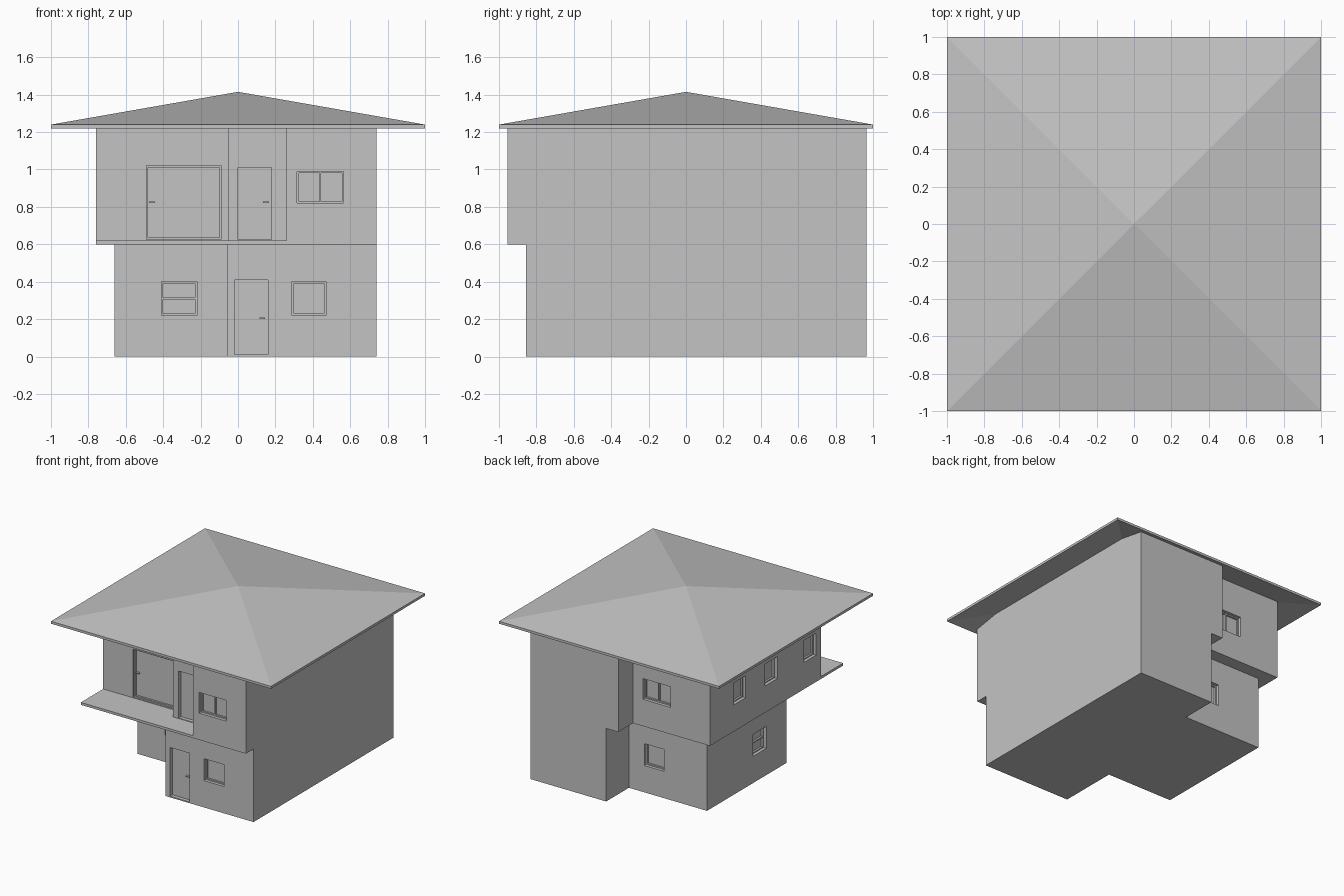
import bpy, bmesh
from mathutils import Vector

if "Cube" in bpy.data.objects:
    bpy.data.objects.remove(bpy.data.objects["Cube"])

grey = bpy.data.materials.new("plain grey")
grey.use_nodes = True
grey.diffuse_color = (0.55, 0.55, 0.55, 1)
grey.node_tree.nodes["Principled BSDF"].inputs["Base Color"].default_value = grey.diffuse_color


def finish(name, bm):
    bmesh.ops.recalc_face_normals(bm, faces=bm.faces)
    mesh = bpy.data.meshes.new(name)
    bm.to_mesh(mesh)
    bm.free()
    mesh.materials.append(grey)
    ob = bpy.data.objects.new(name, mesh)
    bpy.context.scene.collection.objects.link(ob)
    return ob


def prism(name, outline, z0, z1):
    bm = bmesh.new()
    base = bm.faces.new([bm.verts.new((x, y, z0)) for x, y in outline])
    top = bmesh.ops.extrude_face_region(bm, geom=[base], use_keep_orig=True)["geom"]
    for v in top:
        if isinstance(v, bmesh.types.BMVert):
            v.co.z = z1
    return finish(name, bm)


def add_box(bm, lo, hi):
    lo, hi = Vector(lo), Vector(hi)
    verts = bmesh.ops.create_cube(bm, size=1)["verts"]
    for v in verts:
        v.co = Vector(h if c > 0 else l for c, l, h in zip(v.co, lo, hi))


def ring(bm, r, z):
    return [bm.verts.new((x * r, y * r, z)) for x, y in ((-1, -1), (1, -1), (1, 1), (-1, 1))]


def strip(bm, a, b):
    for i in range(4):
        j = (i + 1) % 4
        bm.faces.new((a[i], a[j], b[j], b[i]))


def cone(bm, a, z):
    tip = bm.verts.new((0, 0, z))
    for i in range(4):
        bm.faces.new((a[i], a[(i + 1) % 4], tip))


def apply_boolean(ob, cutter, operation):
    mod = ob.modifiers.new("cut", "BOOLEAN")
    mod.operation, mod.object, mod.solver = operation, cutter, "EXACT"
    bpy.context.view_layer.objects.active = ob
    bpy.ops.object.modifier_apply(modifier=mod.name)
    bpy.data.objects.remove(cutter)


def wall_box(bm, axis, plane, side, u, z, near, far):
    """Box in a wall; near and far are depths measured inward from its face."""
    d = sorted((plane - side * near, plane - side * far))
    if axis == "y":
        add_box(bm, (u[0], d[0], z[0]), (u[1], d[1], z[1]))
    else:
        add_box(bm, (d[0], u[0], z[0]), (d[1], u[1], z[1]))


def fit_openings(wall, openings):
    """Sink each opening in the wall, then fit its frame and bars."""
    cut = bmesh.new()
    for name, axis, plane, side, u, z, depth, style in openings:
        wall_box(cut, axis, plane, side, u, z, -0.02, depth)
        if style == "door":
            continue
        bm = bmesh.new()
        t = 0.01
        um, zm = sum(u) / 2, sum(z) / 2
        bars = [((u[0], u[0] + t), z), ((u[1] - t, u[1]), z),
                (u, (z[0], z[0] + t)), (u, (z[1] - t, z[1]))]
        if style == "split":
            bars.append(((um - t / 2, um + t / 2), z))
        if style == "sash":
            bars.append((u, (zm - t / 2, zm + t / 2)))
        for bu, bz in bars:
            wall_box(bm, axis, plane, side, bu, bz, depth - 0.015, depth)
        finish(name + "_frame", bm)
    apply_boolean(wall, finish("cutter", cut), "DIFFERENCE")


# Storeys
lower = prism("lower_storey", [(-0.66, -0.365), (-0.06, -0.365), (-0.06, -0.855), (0.74, -0.855),
                               (0.74, 0.965), (0.05, 0.965), (0.05, 0.67), (-0.66, 0.67)], 0, 0.6)
upper = prism("upper_storey", [(-0.76, -0.665), (-0.05, -0.665), (-0.05, -0.77), (0.26, -0.77),
                               (0.26, -0.955), (0.74, -0.955), (0.74, 0.965), (-0.06, 0.965),
                               (-0.06, 0.774), (-0.76, 0.774)], 0.6, 1.5)
prism("balcony_slab", [(-0.76, -0.955), (0.26, -0.955), (0.26, -0.77), (-0.05, -0.77),
                       (-0.05, -0.665), (-0.76, -0.665)], 0.6, 0.62)

# Trim the upper walls to the slope of the roof
bm = bmesh.new()
floor, eaves = ring(bm, 1, 0.5), ring(bm, 1, 1.225)
bm.faces.new(floor)
strip(bm, floor, eaves)
cone(bm, eaves, 1.4)
apply_boolean(upper, finish("roof_core", bm), "INTERSECT")

# Hollow hipped roof with a thin fascia
bm = bmesh.new()
top, bottom = ring(bm, 1, 1.24), ring(bm, 1, 1.22)
cone(bm, top, 1.415)
cone(bm, bottom, 1.395)
strip(bm, bottom, top)
finish("roof", bm)

# Windows and doors
low, high = (0.22, 0.4), (0.82, 0.99)
fit_openings(lower, [
    ("front_door", "y", -0.855, -1, (-0.02, 0.16), (0.01, 0.41), 0.03, "door"),
    ("front_lower_window", "y", -0.855, -1, (0.29, 0.47), low, 0.04, "plain"),
    ("recessed_front_window", "y", -0.365, -1, (-0.41, -0.22), low, 0.04, "sash"),
    ("side_lower_window", "x", -0.66, -1, (-0.1, 0.07), low, 0.04, "sash"),
    ("back_lower_window", "y", 0.67, 1, (-0.27, -0.09), low, 0.04, "plain"),
])
fit_openings(upper, [
    ("balcony_wide_door", "y", -0.665, -1, (-0.49, -0.09), (0.625, 1.02), 0.03, "plain"),
    ("balcony_narrow_door", "y", -0.77, -1, (0.0, 0.18), (0.625, 1.01), 0.03, "door"),
    ("front_upper_window", "y", -0.955, -1, (0.315, 0.565), high, 0.04, "split"),
    ("back_upper_window", "y", 0.774, 1, (-0.4, -0.15), high, 0.04, "split"),
] + [("side_upper_window_%d" % i, "x", -0.76, -1, (y - 0.08, y + 0.08), (0.82, 1.0), 0.04, "plain")
     for i, y in enumerate((0.39, -0.02, -0.525))])

# Door handles
for name, plane, x, z in (("front_door", -0.855, 0.13, 0.2),
                          ("balcony_wide_door", -0.665, -0.46, 0.82),
                          ("balcony_narrow_door", -0.77, 0.15, 0.82)):
    bm = bmesh.new()
    wall_box(bm, "y", plane, -1, (x - 0.015, x + 0.015), (z, z + 0.008), 0.012, 0.03)
    finish(name + "_handle", bm)
